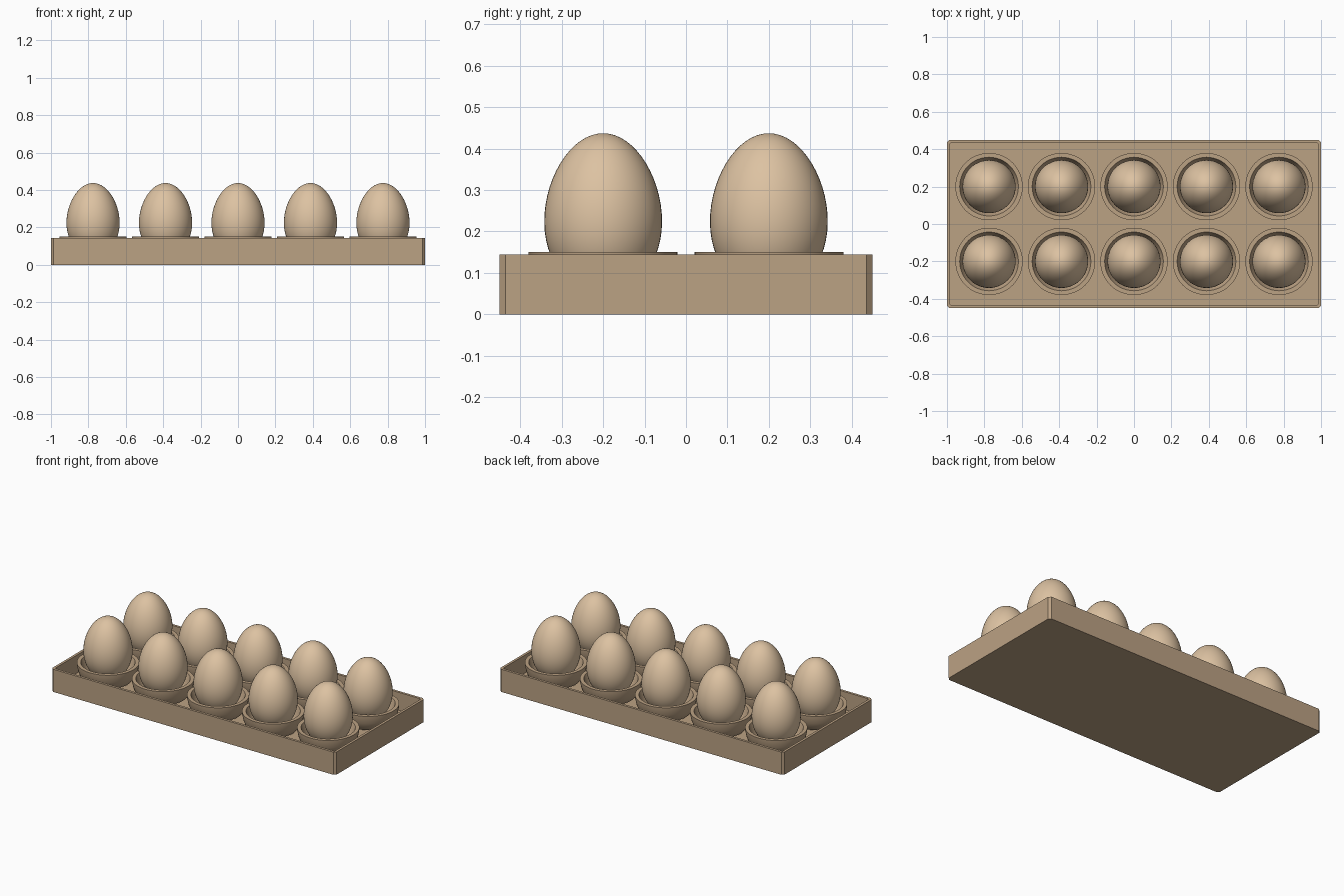
import bpy, bmesh, math

if "Cube" in bpy.data.objects:
    bpy.data.objects.remove(bpy.data.objects["Cube"])


def material(name, color):
    m = bpy.data.materials.new(name)
    m.diffuse_color = (*color, 1)
    m.use_nodes = True
    m.node_tree.nodes["Principled BSDF"].inputs["Base Color"].default_value = m.diffuse_color
    return m


card = material("card_brown", (0.50, 0.36, 0.23))
shell = material("egg_shell", (0.72, 0.54, 0.36))


def add_object(name, bm, mat, smooth):
    bmesh.ops.remove_doubles(bm, verts=bm.verts, dist=1e-5)
    bmesh.ops.recalc_face_normals(bm, faces=bm.faces)
    me = bpy.data.meshes.new(name)
    bm.to_mesh(me)
    bm.free()
    me.materials.append(mat)
    ob = bpy.data.objects.new(name, me)
    bpy.context.collection.objects.link(ob)
    if smooth:
        bpy.ops.object.select_all(action='DESELECT')
        ob.select_set(True)
        bpy.context.view_layer.objects.active = ob
        bpy.ops.object.shade_smooth_by_angle(angle=math.radians(35))
    return ob


def lathe(name, profile, mat, steps=48):
    """Revolve (radius, z) points around the z axis."""
    bm = bmesh.new()
    verts = [bm.verts.new((r, 0, z)) for r, z in profile]
    edges = [bm.edges.new(pair) for pair in zip(verts, verts[1:])]
    bmesh.ops.spin(bm, geom=verts + edges, axis=(0, 0, 1), cent=(0, 0, 0),
                   angle=math.tau, steps=steps, use_merge=False)
    return add_object(name, bm, mat, True)


# Open tray: outer shell with clipped corners, thin walls and a sunken floor
def outline(bm, hx, hy, c, z):
    pts = []
    for sx, sy in ((1, 1), (-1, 1), (-1, -1), (1, -1)):
        a = (sx * hx, sy * (hy - c), z)
        b = (sx * (hx - c), sy * hy, z)
        pts += [a, b] if sx * sy > 0 else [b, a]
    return [bm.verts.new(p) for p in pts]


bm = bmesh.new()
rings = [outline(bm, 1.0, 0.45, 0.014, 0.0),
         outline(bm, 1.0, 0.45, 0.014, 0.144),
         outline(bm, 0.984, 0.434, 0.006, 0.144),
         outline(bm, 0.984, 0.434, 0.006, 0.03)]
for lo, hi in zip(rings, rings[1:]):
    for i in range(8):
        j = (i + 1) % 8
        bm.faces.new((lo[i], lo[j], hi[j], hi[i]))
bm.faces.new(rings[0][::-1])
bm.faces.new(rings[-1])
add_object("tray", bm, card, False)

# Master cup: rounded bowl with a flat rim
cup_profile = [(0.11, 0.03), (0.14, 0.045), (0.16, 0.07), (0.172, 0.10),
               (0.179, 0.135), (0.18, 0.15), (0.157, 0.15), (0.152, 0.138),
               (0.142, 0.115), (0.125, 0.085), (0.095, 0.06), (0.05, 0.047), (0, 0.045)]
cup = lathe("cup", cup_profile, card)

# Master egg: blunt end down
N = 28
egg_profile = []
for i in range(N + 1):
    t = math.pi * i / N
    r = 0.1415 * math.sin(t) * (1 - 0.1 * math.cos(t))
    egg_profile.append((r, 0.2435 + 0.1935 * math.cos(t)))
egg = lathe("egg", egg_profile, shell)

# Two rows of five
spots = [(0.3875 * i, y) for y in (-0.2, 0.2) for i in range(-2, 3)]
for master in (cup, egg):
    for n, (x, y) in enumerate(spots):
        ob = master
        if n:
            ob = master.copy()
            ob.name = f"{master.name}_{n + 1}"
            bpy.context.collection.objects.link(ob)
        ob.location = (x, y, 0)
    master.name += "_1"
